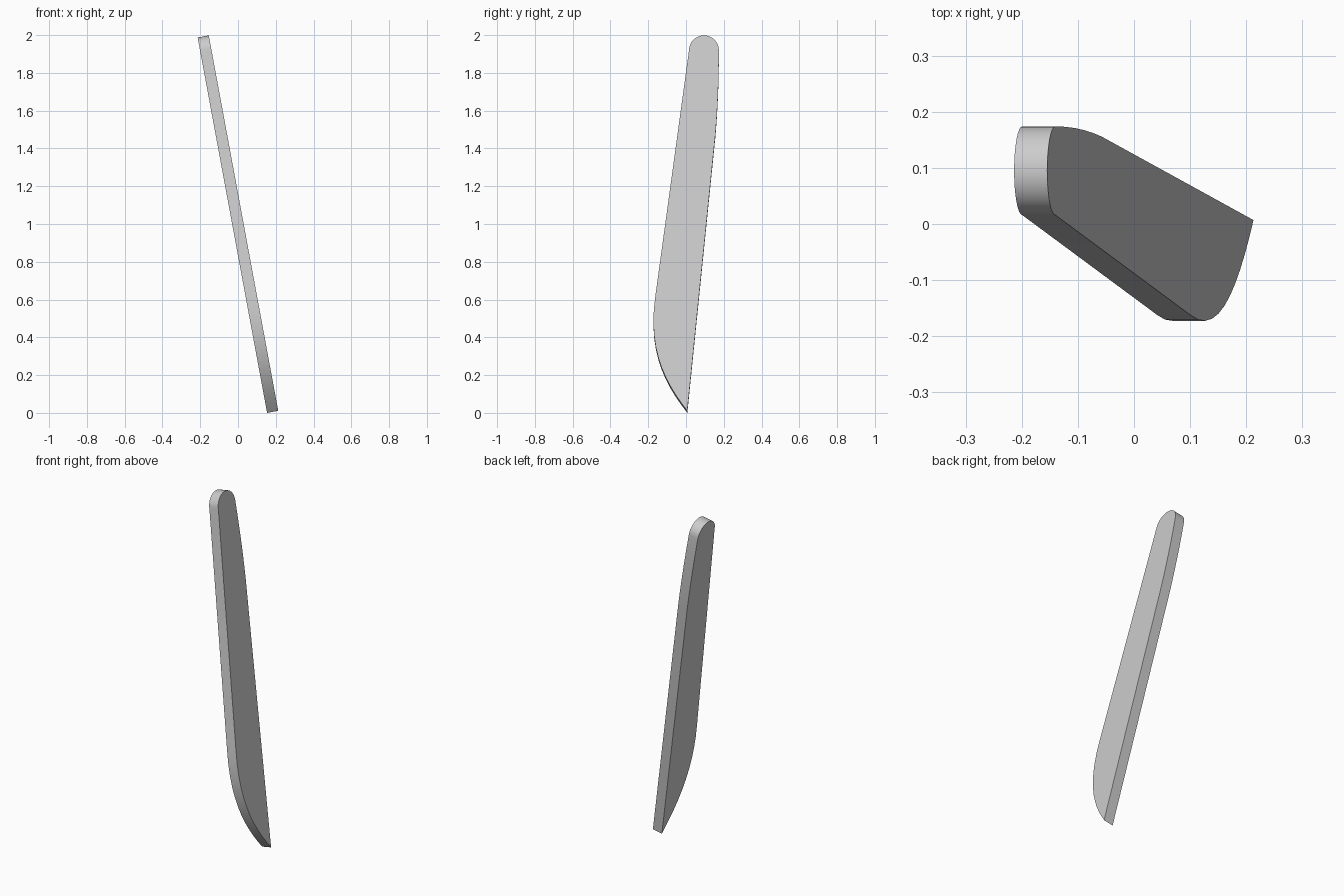
import bpy, bmesh, math
from mathutils import Vector
from mathutils.geometry import interpolate_bezier

cube = bpy.data.objects.get("Cube")
if cube:
    bpy.data.objects.remove(cube, do_unlink=True)

TILT = math.atan(0.185)
THICKNESS = 0.06

grey = bpy.data.materials.new("light grey")
grey.use_nodes = True
colour = (0.6, 0.6, 0.6, 1)
grey.diffuse_color = colour
grey.node_tree.nodes["Principled BSDF"].inputs["Base Color"].default_value = colour


def bezier(points, count):
    return [(p.x, p.y) for p in interpolate_bezier(*[Vector(p) for p in points], count)]


# Outline in depth and height: pointed tip, curved belly, round end, curved back
tip = (0.007, 0.0)
belly = bezier([tip, (-0.11, 0.15), (-0.205, 0.33), (-0.162, 0.62)], 12)
radius, centre_y, centre_z = 0.079, 0.095, 1.942
cap = [(centre_y - radius * math.cos(math.pi * i / 16),
        centre_z + radius * math.sin(math.pi * i / 16)) for i in range(17)]
back = bezier([cap[-1], (0.174, 1.77), (0.167, 1.62), (0.156, 1.49)], 6)[1:]
outline = belly + cap + back

# Slab: the outline extruded through its thickness
bm = bmesh.new()
face = bm.faces.new([bm.verts.new((0, y, z)) for y, z in outline])
sides = bmesh.ops.extrude_face_region(bm, geom=[face])["geom"]
bmesh.ops.translate(bm, vec=(-THICKNESS, 0, 0),
                    verts=[v for v in sides if isinstance(v, bmesh.types.BMVert)])
bmesh.ops.recalc_face_normals(bm, faces=bm.faces)
mesh = bpy.data.meshes.new("blade")
bm.to_mesh(mesh)
bm.free()
mesh.materials.append(grey)

# Lean the slab sideways onto its tip
blade = bpy.data.objects.new("blade", mesh)
bpy.context.collection.objects.link(blade)
blade.rotation_euler.y = -TILT
blade.location = (0.213, 0, THICKNESS * math.sin(TILT))
bpy.context.view_layer.objects.active = blade
blade.select_set(True)
bpy.ops.object.shade_smooth_by_angle(angle=math.radians(30))
